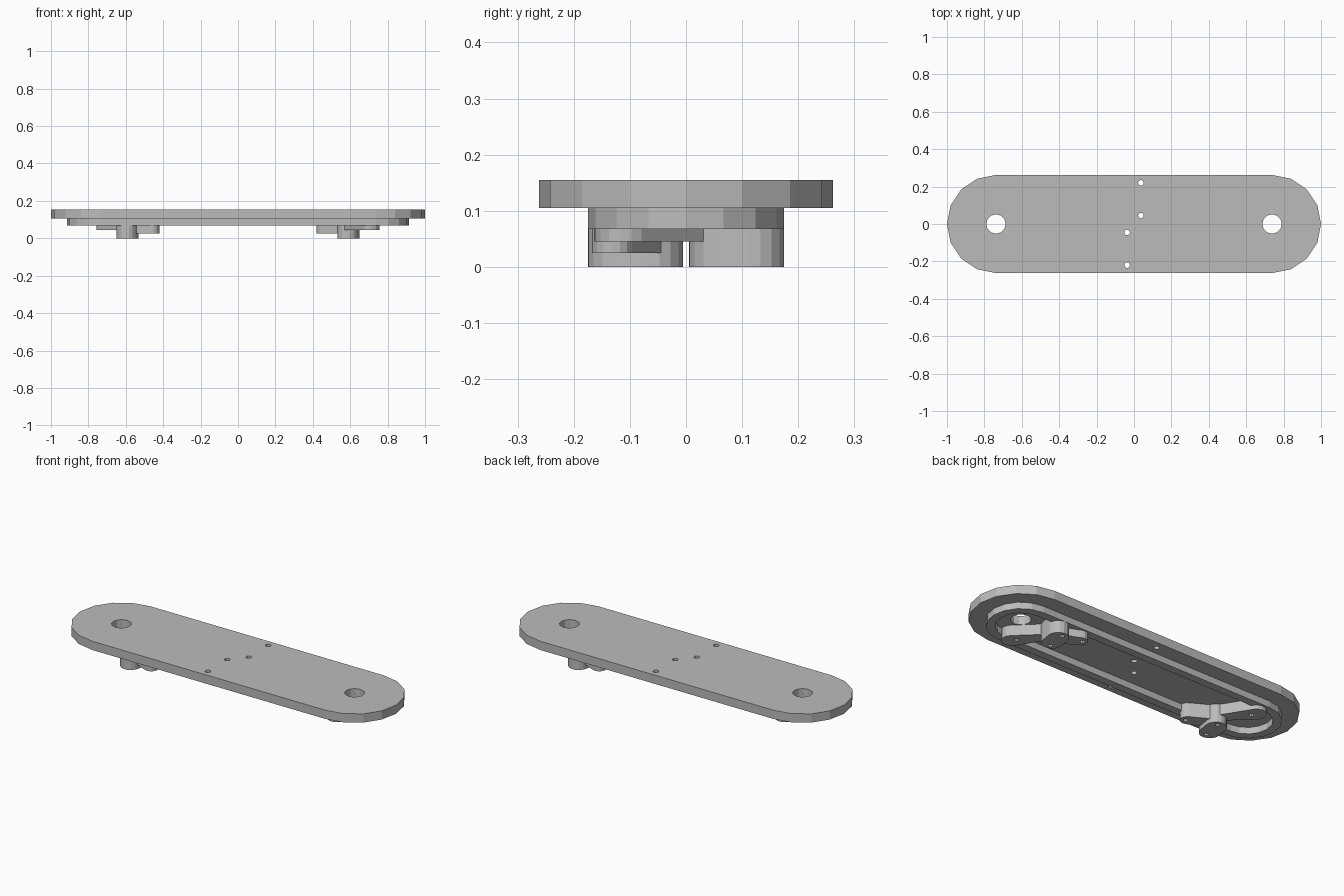
import bpy
from math import pi, sin, cos, atan2, hypot

cube = bpy.data.objects.get("Cube")
if cube:
    bpy.data.objects.remove(cube, do_unlink=True)

grey = bpy.data.materials.new("plain_grey")
grey.use_nodes = True
colour = (0.5, 0.5, 0.5, 1)
grey.diffuse_color = colour
grey.node_tree.nodes["Principled BSDF"].inputs["Base Color"].default_value = colour


def circle(x, y, r, n=12):
    return [(x + r * cos(2 * pi * i / n), y + r * sin(2 * pi * i / n)) for i in range(n)]


def capsule(a, b, ra, rb, n=8):
    """Rounded bar from a to b with an end radius at each."""
    turn = atan2(b[1] - a[1], b[0] - a[0])
    points = []
    for (x, y), r, start in ((b, rb, turn - pi / 2), (a, ra, turn + pi / 2)):
        for i in range(n + 1):
            t = start + pi * i / n
            points.append((x + r * cos(t), y + r * sin(t)))
    return points


def spin(points, side):
    return [(side * x, side * y) for x, y in points]


def slab(name, loops, z0, z1):
    """Flat slab: first loop is the outline, the others are openings."""
    curve = bpy.data.curves.new(name + "_outline", "CURVE")
    curve.dimensions = "2D"
    curve.fill_mode = "BOTH"
    curve.extrude = (z1 - z0) / 2
    for loop in loops:
        spline = curve.splines.new("POLY")
        spline.points.add(len(loop) - 1)
        for point, (x, y) in zip(spline.points, loop):
            point.co = (x, y, 0, 1)
        spline.use_cyclic_u = True
    helper = bpy.data.objects.new(name + "_helper", curve)
    bpy.context.collection.objects.link(helper)
    bpy.context.view_layer.update()
    deps = bpy.context.evaluated_depsgraph_get()
    mesh = bpy.data.meshes.new_from_object(helper.evaluated_get(deps))
    bpy.data.objects.remove(helper, do_unlink=True)
    mesh.name = name
    mesh.materials.clear()
    mesh.materials.append(grey)
    for polygon in mesh.polygons:
        polygon.use_smooth = False
        polygon.material_index = 0
    obj = bpy.data.objects.new(name, mesh)
    obj.location.z = (z0 + z1) / 2
    bpy.context.collection.objects.link(obj)
    return obj


END = 0.738          # centre of the rounded ends
FLOOR = 0.105        # underside of the main plate
SCREW = 0.015


def stadium(r):
    return capsule((-END, 0), (END, 0), r, r)


# Main plate with two large openings and four screw holes
openings = []
for side in (1, -1):
    openings.append(circle(side * END, 0, 0.052))
    for y in (0.045, 0.22):
        openings.append(circle(side * 0.037, side * y, SCREW))
slab("main_plate", [stadium(0.262)] + openings, FLOOR, 0.155)

# Raised rim under the plate
slab("lower_rim", [stadium(0.175), stadium(0.13)], 0.068, FLOOR)

# Two stepped brackets, half a turn apart
for side, label in ((1, "left"), (-1, "right")):
    parts = (
        ("foot", capsule((0.585, 0.06), (0.595, 0.12), 0.055, 0.055),
         [(0.592, 0.145), (0.575, 0.035)], 0.0),
        ("short_arm", capsule((0.58, 0.07), (0.458, 0.13), 0.045, 0.038),
         [(0.45, 0.135)], 0.025),
        ("thin_arm", capsule((0.59, 0.03), (0.705, -0.112), 0.03, 0.052),
         [(0.69, -0.09)], 0.045),
    )
    for part, outline, holes, bottom in parts:
        loops = [outline] + [circle(x, y, 0.013, 8) for x, y in holes]
        slab(f"{label}_bracket_{part}", [spin(l, side) for l in loops], bottom, FLOOR)
